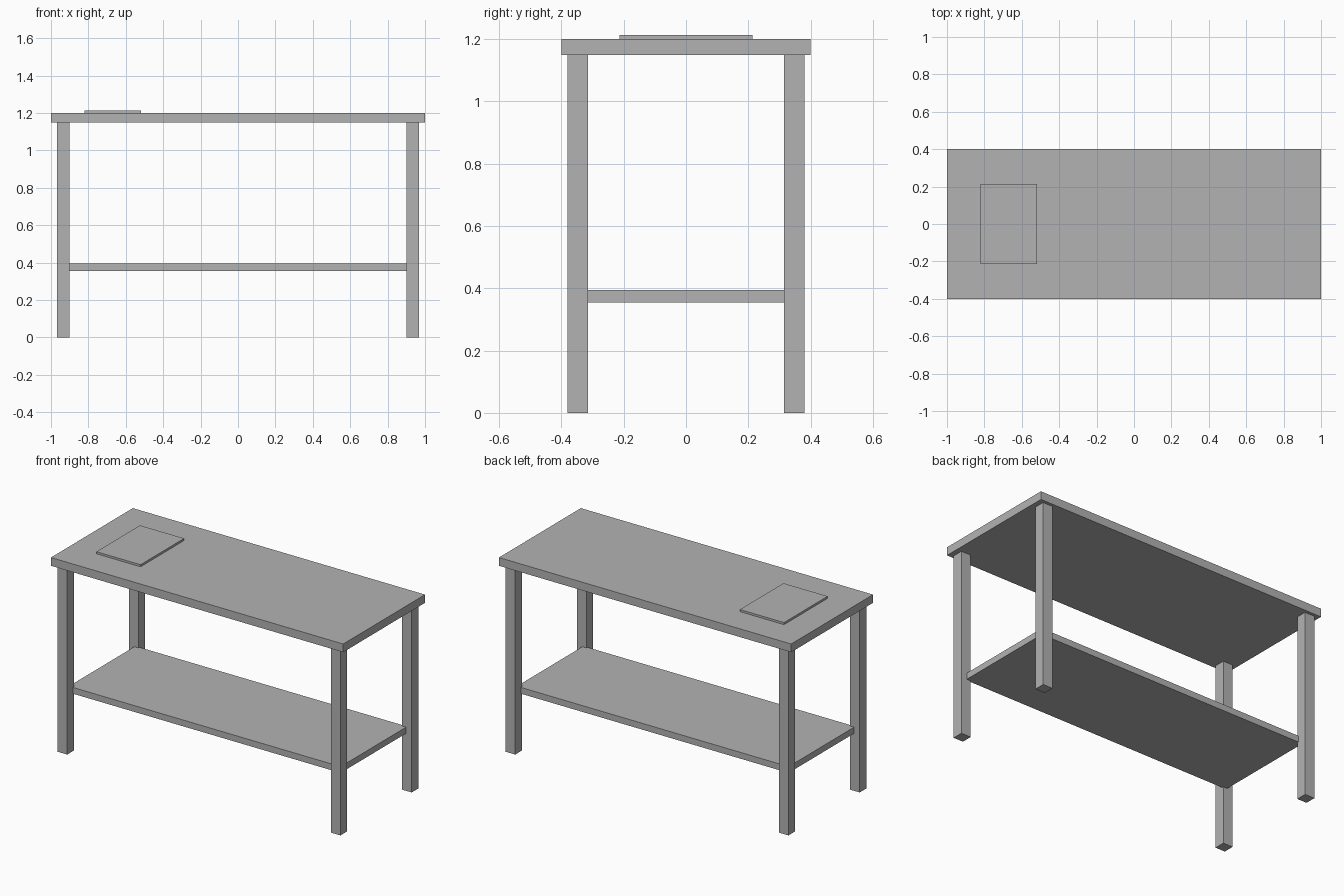
import bpy

cube = bpy.data.objects.get("Cube")
if cube:
    bpy.data.objects.remove(cube, do_unlink=True)

# Single flat material
GREY = (0.45, 0.45, 0.45, 1.0)
grey = bpy.data.materials.new("plain grey")
grey.use_nodes = True
grey.diffuse_color = GREY
grey.node_tree.nodes["Principled BSDF"].inputs["Base Color"].default_value = GREY


def box(name, x, y, z):
    """Add a box from its (min, max) range on each axis."""
    ranges = (x, y, z)
    bpy.ops.mesh.primitive_cube_add(size=1, location=[(a + b) / 2 for a, b in ranges])
    obj = bpy.context.object
    obj.name = name
    obj.scale = [b - a for a, b in ranges]
    bpy.ops.object.transform_apply(location=False, rotation=False, scale=True)
    obj.data.materials.append(grey)
    return obj


# Table top and the thin raised plate on its right end
box("table_top", (-1, 1), (-0.4, 0.4), (1.149, 1.2))
box("raised_plate", (-0.82, -0.518), (-0.213, 0.213), (1.2, 1.213))

# Lower shelf, its corners let into the legs
box("lower_shelf", (-0.93, 0.93), (-0.325, 0.325), (0.355, 0.394))

# Four square legs
LEG = 0.066
for side, sx in (("right", -1), ("left", 1)):
    for end, sy in (("front", -1), ("back", 1)):
        cx, cy = sx * 0.935, sy * 0.348
        box(f"{end}_{side}_leg", (cx - LEG / 2, cx + LEG / 2),
            (cy - LEG / 2, cy + LEG / 2), (0, 1.149))
